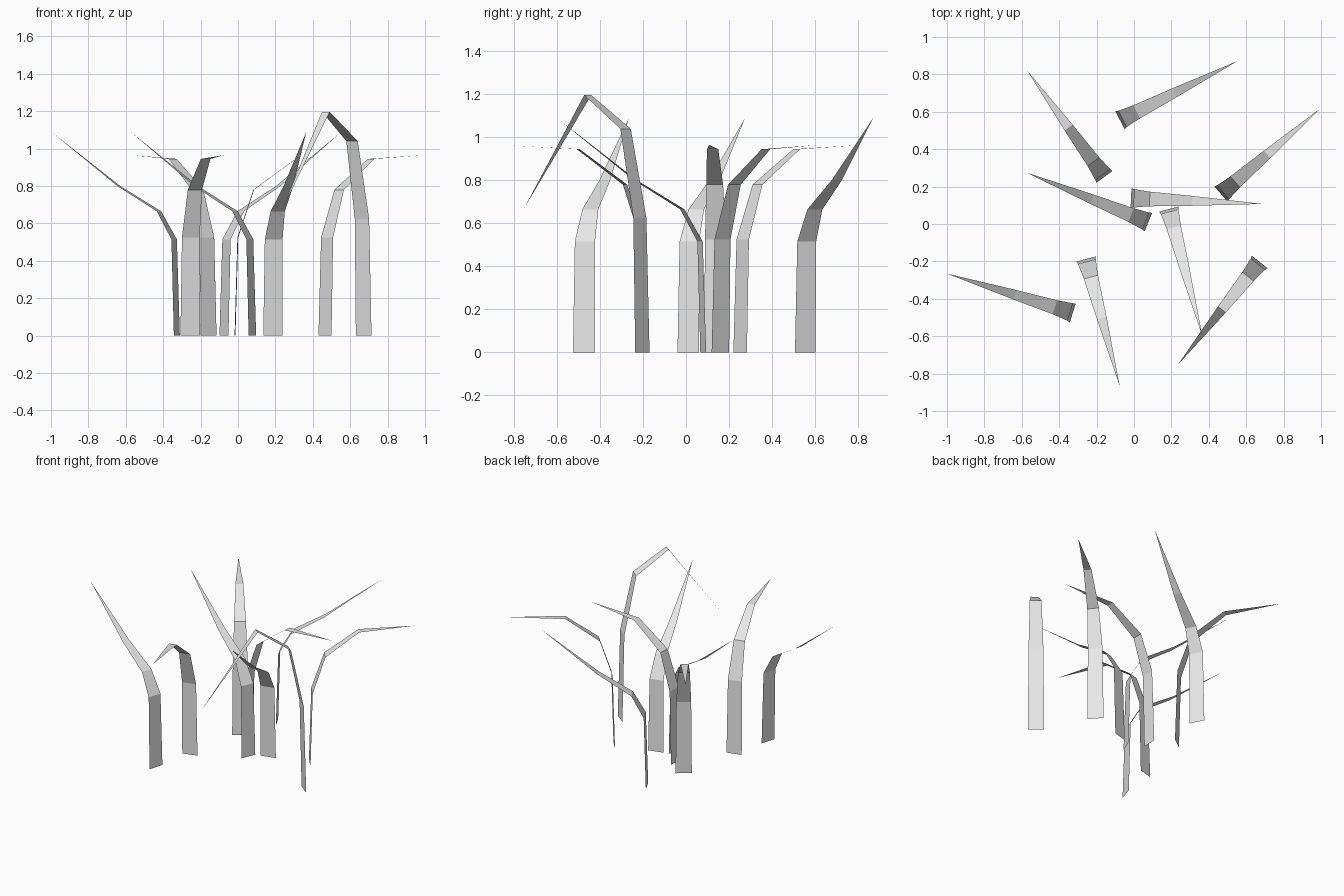
import bpy
import bmesh
from math import radians
from mathutils import Matrix

# Remove only the default cube
cube = bpy.data.objects.get("Cube")
if cube:
    bpy.data.objects.remove(cube, do_unlink=True)

# Single flat colour for every blade
grey = bpy.data.materials.new("pale grey")
grey.use_nodes = True
grey.diffuse_color = (0.8, 0.8, 0.8, 1)
shader = next(n for n in grey.node_tree.nodes if n.type == 'BSDF_PRINCIPLED')
shader.inputs["Base Color"].default_value = (0.8, 0.8, 0.8, 1)

# All blades share how far each joint leans out and how wide it is there
REACH = (0, 0.015, 0.1, 0.325, 0.703)
WIDTH = (0.107, 0.098, 0.078, 0.053)

# Joint heights for each kind of blade
HEIGHTS = {
    "rising": (0, 0.515, 0.665, 0.8, 1.09),
    "levelled": (0, 0.525, 0.78, 0.945, 0.965),
    "drooping": (0, 0.625, 1.04, 1.197, 0.67),
}


def blade_mesh(kind):
    """Flat tapering ribbon bending towards +x and ending in a point."""
    heights = HEIGHTS[kind]
    bm = bmesh.new()
    rows = []
    for reach, height, width in zip(REACH, heights, WIDTH):
        rows.append([bm.verts.new((reach, side * width / 2, height)) for side in (-1, 1)])
    for (a, b), (c, d) in zip(rows, rows[1:]):
        bm.faces.new((a, c, d, b))
    tip = bm.verts.new((REACH[-1], 0, heights[-1]))
    bm.faces.new((rows[-1][0], tip, rows[-1][1]))
    mesh = bpy.data.meshes.new(kind + "_blade")
    bm.to_mesh(mesh)
    bm.free()
    mesh.materials.append(grey)
    return mesh


# Root x, root y and leaning direction in degrees, grouped by kind
PLANTING = {
    "rising": [(-0.327, -0.475, 162.7), (-0.075, 0.555, 26.7),
               (0.077, 0.01, 157.9), (0.187, 0.08, -75.3)],
    "levelled": [(-0.158, 0.252, 126), (0.465, 0.16, 40.7),
                 (-0.256, -0.187, -75.2), (-0.016, 0.138, -2.5)],
    "drooping": [(0.672, -0.203, -128.5)],
}

for kind, places in PLANTING.items():
    mesh = blade_mesh(kind)
    for number, (x, y, angle) in enumerate(places, 1):
        blade = bpy.data.objects.new(f"{kind}_grass_blade_{number}", mesh)
        blade.matrix_world = Matrix.Translation((x, y, 0)) @ Matrix.Rotation(radians(angle), 4, 'Z')
        bpy.context.collection.objects.link(blade)
